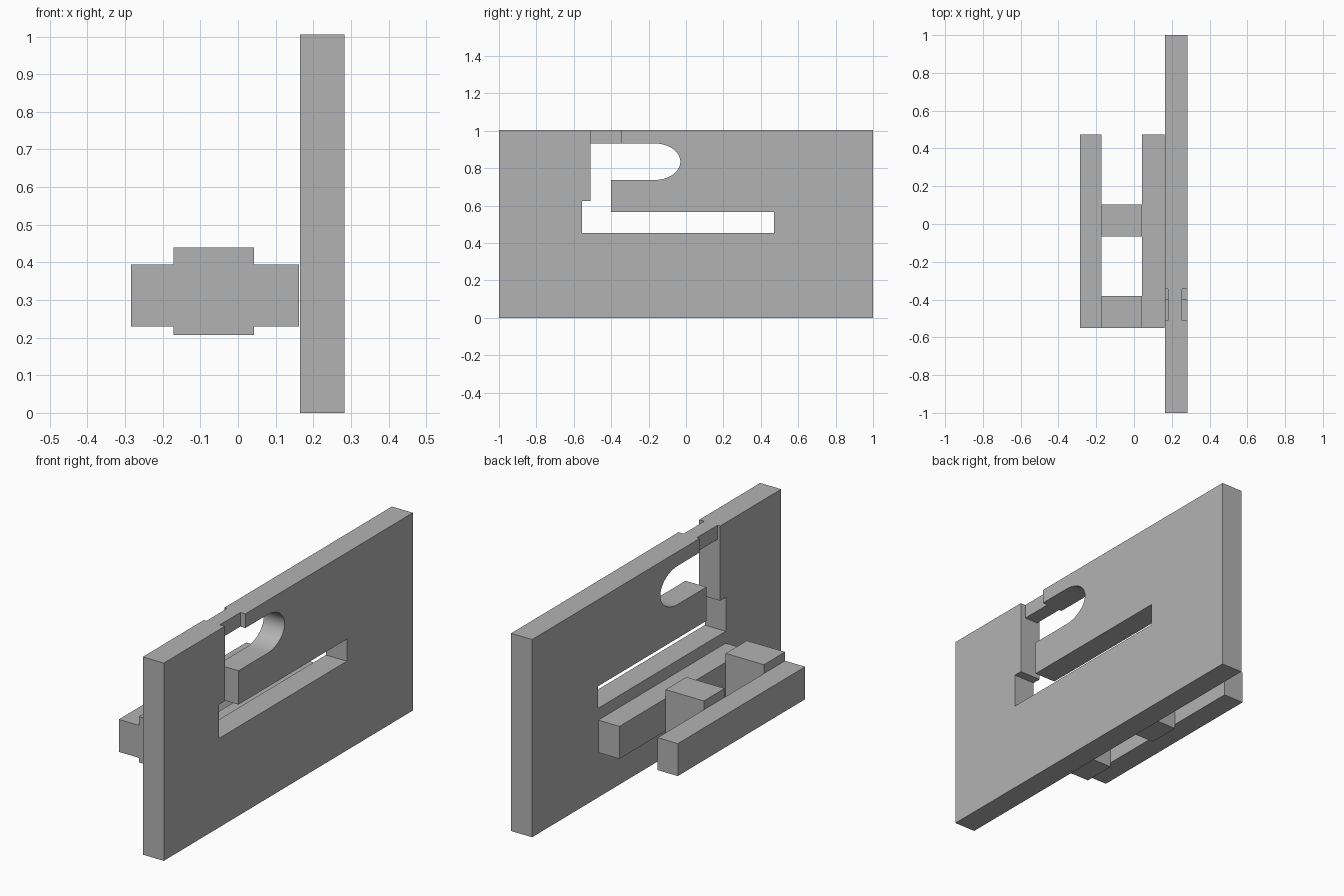
import bpy, bmesh, math

cube = bpy.data.objects.get("Cube")
if cube:
    bpy.data.objects.remove(cube, do_unlink=True)

# Single matte grey
grey = bpy.data.materials.new("matte_grey")
grey.use_nodes = True
colour = (0.45, 0.45, 0.45, 1)
grey.diffuse_color = colour
grey.node_tree.nodes["Principled BSDF"].inputs["Base Color"].default_value = colour


def extrude_profile(name, profile, x0, x1):
    """Extrude a closed (y, z) outline along x."""
    bm = bmesh.new()
    face = bm.faces.new([bm.verts.new((x0, y, z)) for y, z in profile])
    new = bmesh.ops.extrude_face_region(bm, geom=[face])["geom"]
    verts = [v for v in new if isinstance(v, bmesh.types.BMVert)]
    bmesh.ops.translate(bm, verts=verts, vec=(x1 - x0, 0, 0))
    bmesh.ops.recalc_face_normals(bm, faces=bm.faces)
    mesh = bpy.data.meshes.new(name)
    bm.to_mesh(mesh)
    bm.free()
    mesh.materials.append(grey)
    obj = bpy.data.objects.new(name, mesh)
    bpy.context.collection.objects.link(obj)
    return obj


def box(name, x0, x1, y0, y1, z0, z1):
    return extrude_profile(name, [(y0, z0), (y1, z0), (y1, z1), (y0, z1)], x0, x1)


# Plate with the guide track cut in from the top edge
top = 1.005
mid, half = 0.835, 0.098
steps = 24
round_end = []
for i in range(steps + 1):
    a = math.pi / 2 - math.pi * i / steps
    round_end.append((-0.17 + 0.14 * math.cos(a), mid + half * math.sin(a)))

outline = [(-1, 0), (1, 0), (1, top), (-0.345, top), (-0.345, mid + half)]
outline += round_end
outline += [(-0.4, mid - half), (-0.4, 0.565), (0.47, 0.565), (0.47, 0.453),
            (-0.555, 0.453), (-0.555, 0.625), (-0.51, 0.625), (-0.51, top), (-1, top)]
plate = extrude_profile("slotted_plate", outline, 0.165, 0.283)

# Thinner bridge closing the track at the top edge
box("track_bridge", 0.18, 0.255, -0.51, -0.345, mid + half, top)

# Sliding carriage: two rails joined by two taller blocks
for name, x0, x1 in (("outer_rail", -0.285, -0.172), ("inner_rail", 0.043, 0.162)):
    box(name, x0, x1, -0.55, 0.473, 0.23, 0.395)
for name, y0, y1 in (("front_block", -0.55, -0.38), ("middle_block", -0.065, 0.102)):
    box(name, -0.172, 0.043, y0, y1, 0.207, 0.44)

# Smooth only the rounded track end
bpy.ops.object.select_all(action="DESELECT")
plate.select_set(True)
bpy.context.view_layer.objects.active = plate
bpy.ops.object.shade_smooth_by_angle(angle=math.radians(30))
